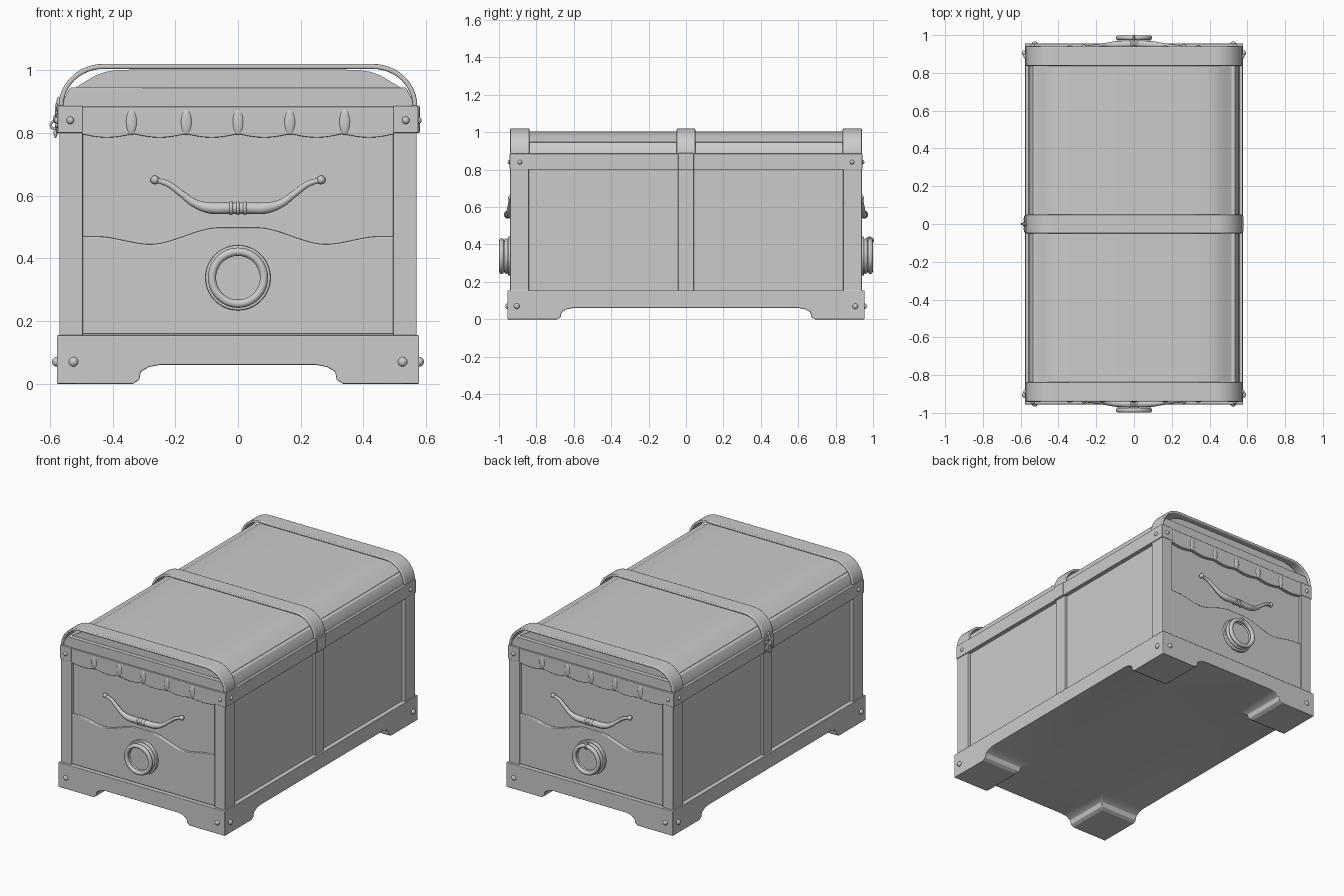
import bpy, bmesh, math
from mathutils import Matrix, Vector

if "Cube" in bpy.data.objects:
    bpy.data.objects.remove(bpy.data.objects["Cube"])


def finish(ob, name, mirror="", bevel=0.0, angle=35):
    """Bake transform, name, smooth, bevel and mirror about the world centre."""
    ob.name = name
    ob.data.transform(ob.matrix_basis.copy())
    ob.matrix_basis = Matrix.Identity(4)
    bpy.ops.object.select_all(action='DESELECT')
    ob.select_set(True)
    bpy.context.view_layer.objects.active = ob
    bpy.ops.object.shade_smooth_by_angle(angle=math.radians(angle))
    if bevel:
        m = ob.modifiers.new("bevel", 'BEVEL')
        m.width, m.segments, m.harden_normals = bevel, 2, True
        m.limit_method, m.angle_limit = 'ANGLE', math.radians(40)
    if mirror:
        m = ob.modifiers.new("mirror", 'MIRROR')
        m.use_axis = ['X' in mirror, 'Y' in mirror, False]
        m.use_mirror_merge = False
    return ob


def prism(name, pts, a, b, axis='Y', mirror="", bevel=0.0):
    """Extrude a 2D outline (u, z) from a to b along X or Y."""
    bm = bmesh.new()
    def at(u, z, d):
        return (u, d, z) if axis == 'Y' else (d, u, z)
    v0 = [bm.verts.new(at(u, z, a)) for u, z in pts]
    v1 = [bm.verts.new(at(u, z, b)) for u, z in pts]
    n = len(pts)
    bm.faces.new(v0)
    bm.faces.new(v1)
    for i in range(n):
        j = (i + 1) % n
        bm.faces.new((v0[i], v0[j], v1[j], v1[i]))
    bmesh.ops.recalc_face_normals(bm, faces=bm.faces)
    me = bpy.data.meshes.new(name)
    bm.to_mesh(me)
    bm.free()
    ob = bpy.data.objects.new(name, me)
    bpy.context.collection.objects.link(ob)
    return finish(ob, name, mirror, bevel)


def box(name, x, y, z, mirror="", bevel=0.004):
    return prism(name, [(x[0], z[0]), (x[1], z[0]), (x[1], z[1]), (x[0], z[1])],
                 y[0], y[1], 'Y', mirror, bevel)


def ball(name, loc, size, mirror="", rot=(0, 0, 0)):
    bpy.ops.mesh.primitive_uv_sphere_add(segments=16, ring_count=10, location=loc, rotation=rot)
    ob = bpy.context.object
    ob.scale = size
    return finish(ob, name, mirror, angle=60)


def ring(name, loc, major, minor, mirror="", rot=(math.pi / 2, 0, 0)):
    bpy.ops.mesh.primitive_torus_add(major_segments=48, minor_segments=12, location=loc,
                                     rotation=rot, major_radius=major, minor_radius=minor)
    return finish(bpy.context.object, name, mirror, angle=60)


def both(half):
    """Complete a right-hand outline with its left-hand reflection."""
    return half + [(-u, z) for u, z in reversed(half)]


# base with bracket feet: block with an arch cut both ways
base = box("base", (-.578, .578), (-.955, .955), (0, .155), bevel=0)
arch = [(0, -.05), (.02, .012), (-.025, .038), (-.05, .053), (-.085, .06)]
for axis, edge, length in (('Y', .335, 1.2), ('X', .69, .8)):
    half = [(edge, -.05), (edge, 0)] + [(edge + d if d < 0 else edge - d, z) for d, z in arch[1:]]
    cutter = prism("cutter", both(half), -length, length, axis)
    m = base.modifiers.new("arch", 'BOOLEAN')
    m.operation, m.object, m.solver = 'DIFFERENCE', cutter, 'EXACT'
    bpy.context.view_layer.objects.active = base
    bpy.ops.object.modifier_apply(modifier=m.name)
    bpy.data.objects.remove(cutter)
finish(base, "base", bevel=.004)

# body, corner posts, top rails and side straps
box("body", (-.55, .55), (-.92, .92), (.14, .89))
box("corner_post", (.495, .57), (.84, .94), (.15, .805), "XY")
box("side_rail", (.495, .575), (-.943, .943), (.8, .886), "X")
box("side_strap", (.54, .566), (-.042, .042), (.15, .805), "X")
box("rail_strap", (.56, .58), (-.042, .042), (.8, .888), "X")

# lid: stepped sill and rounded top
prism("lid_sill", both([(.56, .88), (.555, .91), (.535, .945)]), -.93, .93, bevel=.003)
prism("lid", both([(.52, .93), (.515, .947), (.48, .968), (.455, .983), (.425, .994),
                   (.39, 1.0), (.3, 1.003)]), -.905, .905)

# arched bands over the lid
def arc(cx, rx, rz, n=12):
    return [(cx + rx * math.cos(t), .885 + rz * math.sin(t))
            for t in (math.pi / 2 * i / n for i in range(n + 1))]

outer = both(arc(.43, .142, .135))
inner = both(arc(.43, .127, .119))
band = outer + inner[::-1]
prism("end_band", band, .837, .94, mirror="Y", bevel=.006)
prism("middle_band", band, -.05, .05, bevel=.006)

# draped valance with scalloped hem
hem = []
for i in range(61):
    x = -.497 + .994 * i / 60
    hem.append((x, .797 - .012 * abs(math.sin(math.pi * x / .167))))
prism("valance", hem + [(.497, .884), (-.497, .884)], .9, .94, mirror="Y", bevel=.003)
for x in (0, .165, .34):
    ball("valance_fold", (x, .937, .835), (.018, .008, .042), "XY" if x else "Y")

# lower apron with wavy top
top = []
for i in range(61):
    x = -.497 + .994 * i / 60
    a = abs(x)
    if a < .28:
        t = min(1, max(0, (a - .06) / .22))
        z = .498 - .053 * (3 * t * t - 2 * t ** 3)
    else:
        t = min(1, (a - .28) / .17)
        z = .445 + .025 * (3 * t * t - 2 * t ** 3)
    top.append((x, z))
prism("apron", top + [(.497, .158), (-.497, .158)], .9, .937, mirror="Y", bevel=.005)

# bail handle on each end
half = [(.265, .937, .65, .008), (.225, .938, .638, .010), (.18, .943, .606, .011),
        (.135, .947, .574, .014), (.09, .95, .561, .019), (.03, .952, .56, .019)]
pts = half + [(-x, y, z, r) for x, y, z, r in reversed(half)]
cu = bpy.data.curves.new("handle", 'CURVE')
cu.dimensions, cu.bevel_depth, cu.bevel_resolution, cu.use_fill_caps = '3D', 1, 3, True
sp = cu.splines.new('BEZIER')
sp.bezier_points.add(len(pts) - 1)
for p, (x, y, z, r) in zip(sp.bezier_points, pts):
    p.co, p.radius = (x, y, z), r
    p.handle_left_type = p.handle_right_type = 'AUTO'
handle = bpy.data.objects.new("handle", cu)
bpy.context.collection.objects.link(handle)
bpy.ops.object.select_all(action='DESELECT')
handle.select_set(True)
bpy.context.view_layer.objects.active = handle
bpy.ops.object.convert(target='MESH')
finish(bpy.context.object, "handle", "Y", angle=60)
ball("handle_knob", (.265, .935, .65), (.014, .016, .014), "XY")
for x in (0, .022):
    ring("handle_collar", (x, .952, .56), .016, .006, "XY" if x else "Y", (0, math.pi / 2, 0))

# ring pull with backing plate
bpy.ops.mesh.primitive_cylinder_add(vertices=48, radius=.104, depth=.03, location=(0, .938, .338),
                                    rotation=(math.pi / 2, 0, 0))
finish(bpy.context.object, "ring_plate", "Y", .005)
ring("ring_boss", (0, .96, .338), .083, .012, "Y")
ring("ring_pull", (0, .986, .338), .083, .013, "Y")
bpy.ops.mesh.primitive_cylinder_add(vertices=48, radius=.078, depth=.03, location=(0, .95, .338),
                                    rotation=(math.pi / 2, 0, 0))
finish(bpy.context.object, "ring_centre", "Y", .003)
ring("ring_staple", (0, .982, .421), .017, .005, "", (0, math.pi / 2, 0))

# rivets on base and rails
for name, x, z in (("base_rivet", .525, .07), ("rail_rivet", .535, .84)):
    depth = .955 if z < .5 else .943
    width = .58 if z < .5 else .573
    r = .015 if z < .5 else .012
    ball(name + "_end", (x, depth, z), (r, .011, r), "XY")
    ball(name + "_side", (width, .905 if z < .5 else .888, z), (.013, r, r), "XY")

# ornamental latch on the left side
for i in range(6):
    a = math.pi / 3 * i + math.pi / 6
    ball("latch_petal", (-.578, .03 * math.cos(a), .845 + .03 * math.sin(a)),
         (.006, .022, .011), rot=(a, 0, 0))
ball("latch_boss", (-.58, 0, .845), (.01, .016, .016))
ring("latch_ring", (-.585, 0, .825), .012, .004)
ball("latch_drop", (-.582, 0, .8), (.006, .01, .016))
ball("latch_finial", (-.572, 0, .898), (.007, .014, .018))
